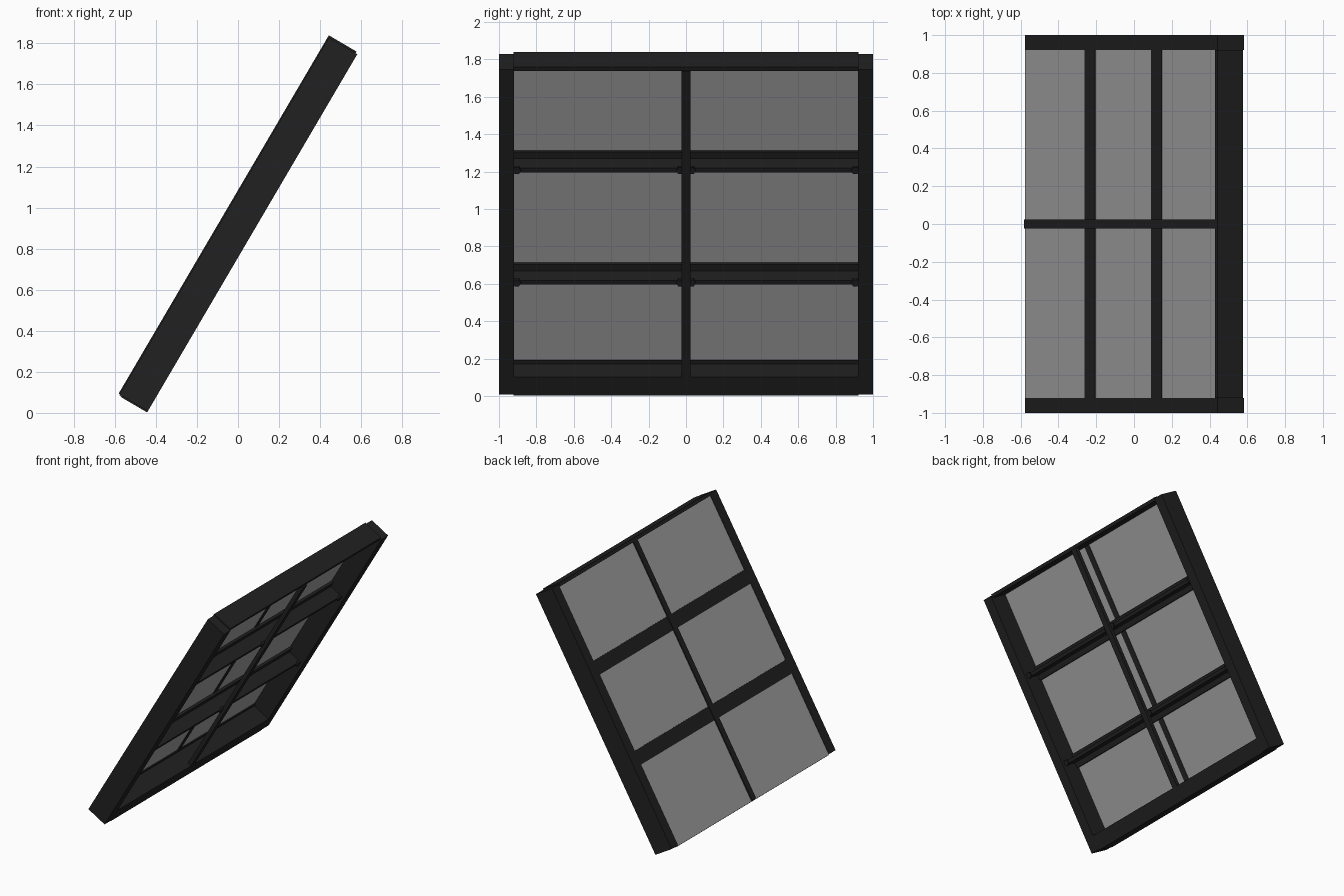
import bpy, math
from mathutils import Matrix, Vector

if "Cube" in bpy.data.objects:
    bpy.data.objects.remove(bpy.data.objects["Cube"])

# Panel space: u = up the slope, y = width, w = outward (upper) normal
ANGLE = math.radians(59.6)
S, C = math.sin(ANGLE), math.cos(ANGLE)
TILT = Matrix(((C, 0, -S, 0.003), (0, 1, 0, 0), (S, 0, C, 0.92), (0, 0, 0, 1)))


def material(name, color):
    m = bpy.data.materials.new(name)
    m.diffuse_color = color
    m.use_nodes = True
    m.node_tree.nodes["Principled BSDF"].inputs["Base Color"].default_value = m.diffuse_color
    return m


DARK = material("dark_metal", (0.015, 0.015, 0.015, 1))
GLASS = material("grey_glass", (0.36, 0.36, 0.36, 1))


def finish(ob, name, mat):
    ob.name = name
    ob.data.materials.append(mat)
    return ob


def box(name, u, y, w, mat=DARK):
    """Box from (min, max) ranges in panel space."""
    bpy.ops.mesh.primitive_cube_add(size=1)
    ob = bpy.context.object
    size = [b - a for a, b in (u, y, w)]
    mid = Vector([(a + b) / 2 for a, b in (u, y, w)])
    ob.data.transform(TILT @ Matrix.Translation(mid) @ Matrix.Diagonal((*size, 1)))
    return finish(ob, name, mat)


def bolt(name, u, y, w):
    bpy.ops.mesh.primitive_cylinder_add(vertices=6, radius=0.023, depth=0.02)
    ob = bpy.context.object
    ob.data.transform(TILT @ Matrix.Translation((u, y, w)))
    return finish(ob, name, DARK)


# Outer frame
for name, y in (("left_rail", (-1, -0.92)), ("right_rail", (0.92, 1))):
    box(name, (-1.01, 1.006), y, (-0.08, 0.08))
box("top_plate", (0.99, 1.015), (-0.922, 0.922), (-0.07, 0.086))
box("bottom_rail", (-1.017, -0.902), (-0.922, 0.922), (-0.08, 0.068))
box("bottom_lip", (-0.96, -0.882), (-0.92, 0.92), (0.06, 0.068))

# T-section cross bars with bolts at the web ends
for i, u in enumerate((-0.333, 0.363)):
    box(f"cross_web_{i}", (u - 0.013, u + 0.013), (-0.92, 0.92), (-0.05, 0.055))
    box(f"cross_flange_{i}", (u - 0.053, u + 0.053), (-0.92, 0.92), (0.05, 0.08))
    for j, y in enumerate((-0.905, -0.03, 0.03, 0.905)):
        bolt(f"bolt_{i}_{j}", u, y, -0.048)

# Central mullion: outer cover strip and inner bar
box("outer_mullion", (-1.008, 0.992), (-0.024, 0.024), (0.065, 0.086))
box("inner_mullion", (-0.902, 0.992), (-0.024, 0.024), (-0.08, -0.05))

# Six glass panes, split at the mullion
spans = ((-1.015, -0.386), (-0.28, 0.31), (0.416, 0.992))
for i, u in enumerate(spans):
    for j, y in enumerate(((-0.92, -0.02), (0.02, 0.92))):
        box(f"glass_pane_{i}_{j}", u, y, (0.068, 0.077), GLASS)
